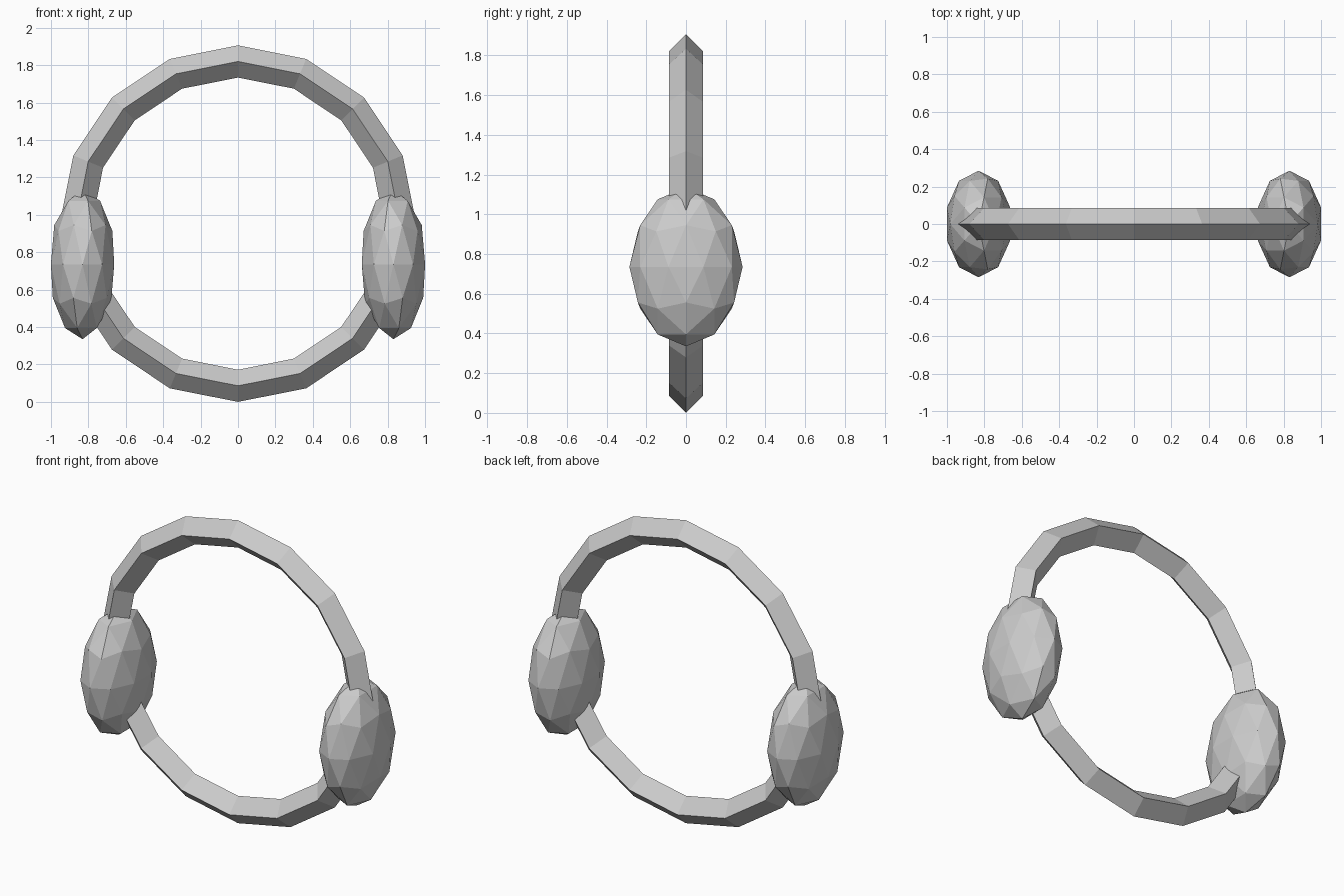
import bpy
from math import pi

cube = bpy.data.objects.get("Cube")
if cube:
    bpy.data.objects.remove(cube, do_unlink=True)

# Single plain material
grey = bpy.data.materials.new("light grey")
grey.use_nodes = True
colour = (0.6, 0.6, 0.6, 1)
grey.diffuse_color = colour
grey.node_tree.nodes["Principled BSDF"].inputs["Base Color"].default_value = colour


def finish(name):
    """Name the active object, give it the material and apply its transform."""
    ob = bpy.context.object
    ob.name = ob.data.name = name
    ob.data.materials.append(grey)
    bpy.ops.object.transform_apply(location=False, rotation=True, scale=True)
    bpy.ops.object.shade_flat()
    return ob


# Upright hoop with a diamond cross-section
bpy.ops.mesh.primitive_torus_add(
    major_segments=16, minor_segments=4, major_radius=0.867, minor_radius=0.086,
    location=(0, 0, 0.953), rotation=(pi / 2, 0, 0))
finish("hoop")

# Faceted oval pods, turned to mirror one another
for name, side in (("left_pod", 1), ("right_pod", -1)):
    bpy.ops.mesh.primitive_ico_sphere_add(
        subdivisions=2, radius=1, location=(side * 0.831, 0, 0.735),
        rotation=(0, 0, pi if side > 0 else 0))
    bpy.context.object.scale = (0.178, 0.285, 0.4)
    finish(name)
